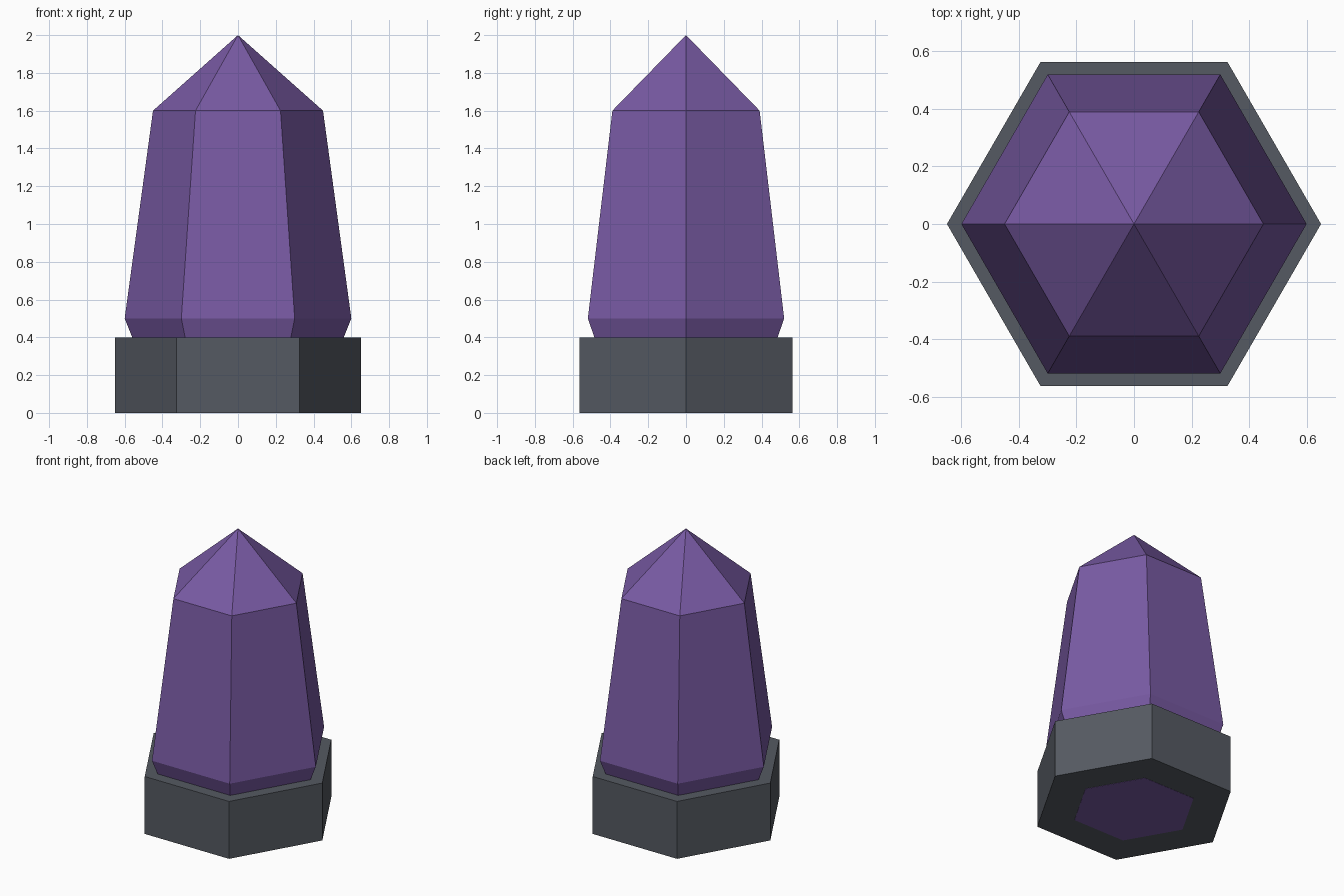
import bpy, bmesh, math

if "Cube" in bpy.data.objects:
    bpy.data.objects.remove(bpy.data.objects["Cube"])


def material(name, rgb):
    m = bpy.data.materials.new(name)
    m.diffuse_color = (*rgb, 1.0)
    m.use_nodes = True
    m.node_tree.nodes["Principled BSDF"].inputs["Base Color"].default_value = m.diffuse_color
    return m


def hex_lathe(name, profile, mat, sides=6):
    """Stack hexagonal rings from (radius, z) pairs; radius 0 makes a point."""
    bm = bmesh.new()
    rings = []
    for r, z in profile:
        count = sides if r > 0 else 1
        rings.append([bm.verts.new((r * math.cos(math.tau * i / sides),
                                    r * math.sin(math.tau * i / sides), z))
                      for i in range(count)])
    for low, high in zip(rings, rings[1:]):
        for i in range(sides):
            j = (i + 1) % sides
            if len(high) == 1:
                bm.faces.new((low[i], low[j], high[0]))
            else:
                bm.faces.new((low[i], low[j], high[j], high[i]))
    bm.faces.new(rings[0][::-1])
    if len(rings[-1]) > 1:
        bm.faces.new(rings[-1])
    bmesh.ops.recalc_face_normals(bm, faces=bm.faces)
    mesh = bpy.data.meshes.new(name)
    bm.to_mesh(mesh)
    bm.free()
    mesh.materials.append(mat)
    obj = bpy.data.objects.new(name, mesh)
    bpy.context.collection.objects.link(obj)
    return obj


purple = material("crystal purple", (0.188, 0.102, 0.366))
grey = material("stone grey", (0.091, 0.102, 0.122))

# Hexagonal stone base
hex_lathe("base", [(0.65, 0.0), (0.65, 0.4)], grey)

# Crystal passes through the base and just shows on its underside
hex_lathe("crystal", [(0.4, -0.001), (0.6, 0.5), (0.45, 1.6), (0, 2.0)], purple)
